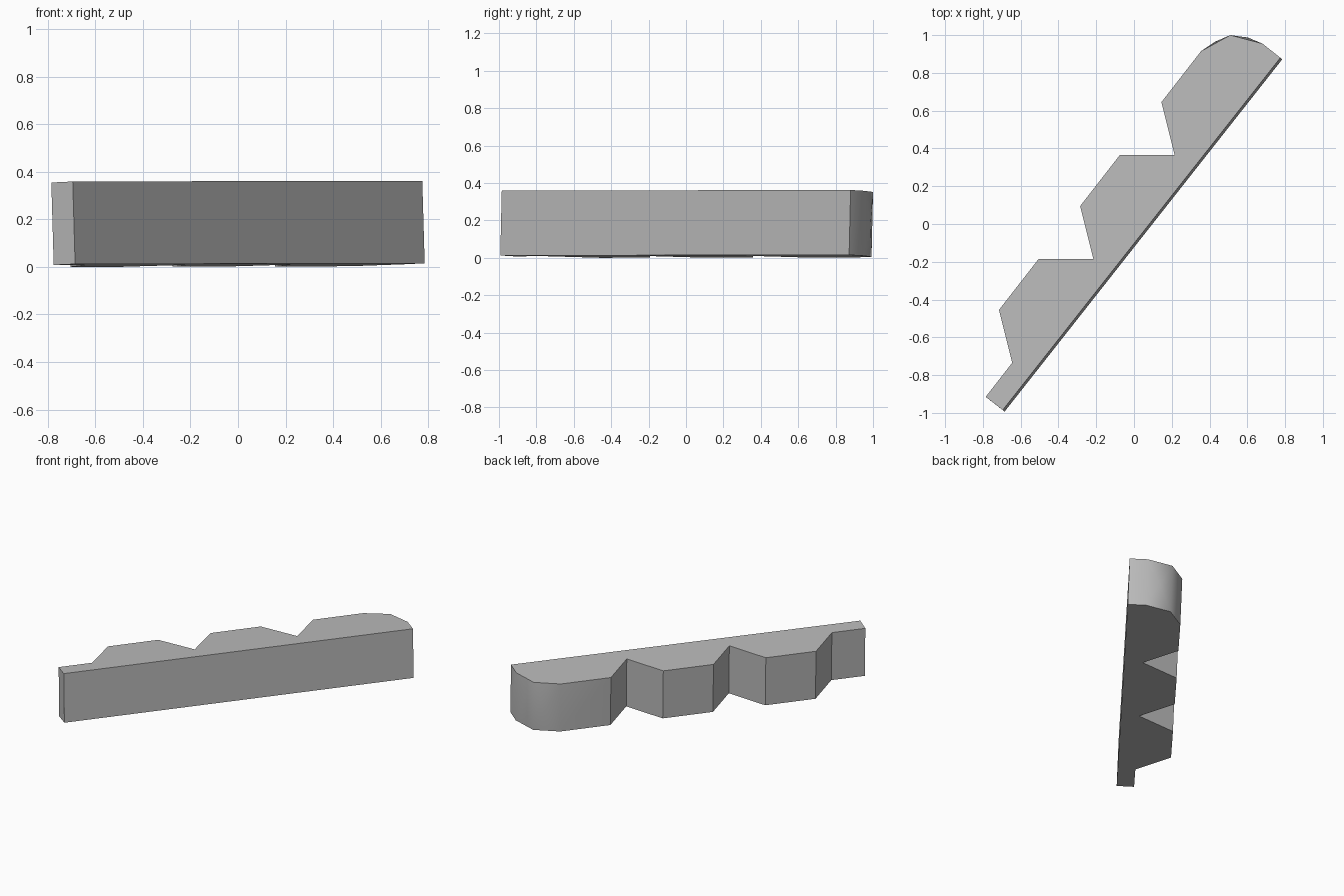
import bpy
import bmesh
import math
from mathutils import Vector

cube = bpy.data.objects.get("Cube")
if cube:
    bpy.data.objects.remove(cube, do_unlink=True)

# Material
grey = bpy.data.materials.new("plain_grey")
grey.use_nodes = True
colour = (0.5, 0.5, 0.5, 1)
grey.diffuse_color = colour
grey.node_tree.nodes["Principled BSDF"].inputs["Base Color"].default_value = colour

# Outline of the upper face: narrow tail, three equal teeth, rounded end
tooth = [Vector((-0.645, -0.735)), Vector((-0.715, -0.455)), Vector((-0.505, -0.185))]
step = Vector((0.43, 0.55))
outline = [Vector((-0.695, -0.985)), Vector((-0.785, -0.915))]
for i in range(3):
    outline += [p + step * i for p in tooth]
outline += [Vector(p) for p in ((0.51, 1.0), (0.68, 0.955), (0.775, 0.88))]

# The slab leans slightly, so its thickness runs along a tilted direction
thickness = Vector((0.01, -0.008, -0.347))


def top_height(p):
    return 0.3584 + 0.030 * p.x - 0.022 * p.y


bm = bmesh.new()
top = [bm.verts.new((p.x, p.y, top_height(p))) for p in outline]
bottom = [bm.verts.new(v.co + thickness) for v in top]
bm.faces.new(top)
bm.faces.new(bottom[::-1])
walls = []
count = len(top)
for i in range(count):
    j = (i + 1) % count
    walls.append(bm.faces.new((top[i], bottom[i], bottom[j], top[j])))
bmesh.ops.recalc_face_normals(bm, faces=bm.faces[:])

# Slight bulge on the rounded end
bmesh.ops.poke(bm, faces=walls[count - 4:count - 2], offset=0.014)

mesh = bpy.data.meshes.new("toothed_slab")
bm.to_mesh(mesh)
bm.free()
mesh.materials.append(grey)
slab = bpy.data.objects.new("toothed_slab", mesh)
bpy.context.collection.objects.link(slab)

# Smooth the rounded end while the teeth stay sharp
bpy.ops.object.select_all(action='DESELECT')
slab.select_set(True)
bpy.context.view_layer.objects.active = slab
bpy.ops.object.shade_smooth_by_angle(angle=math.radians(48))
